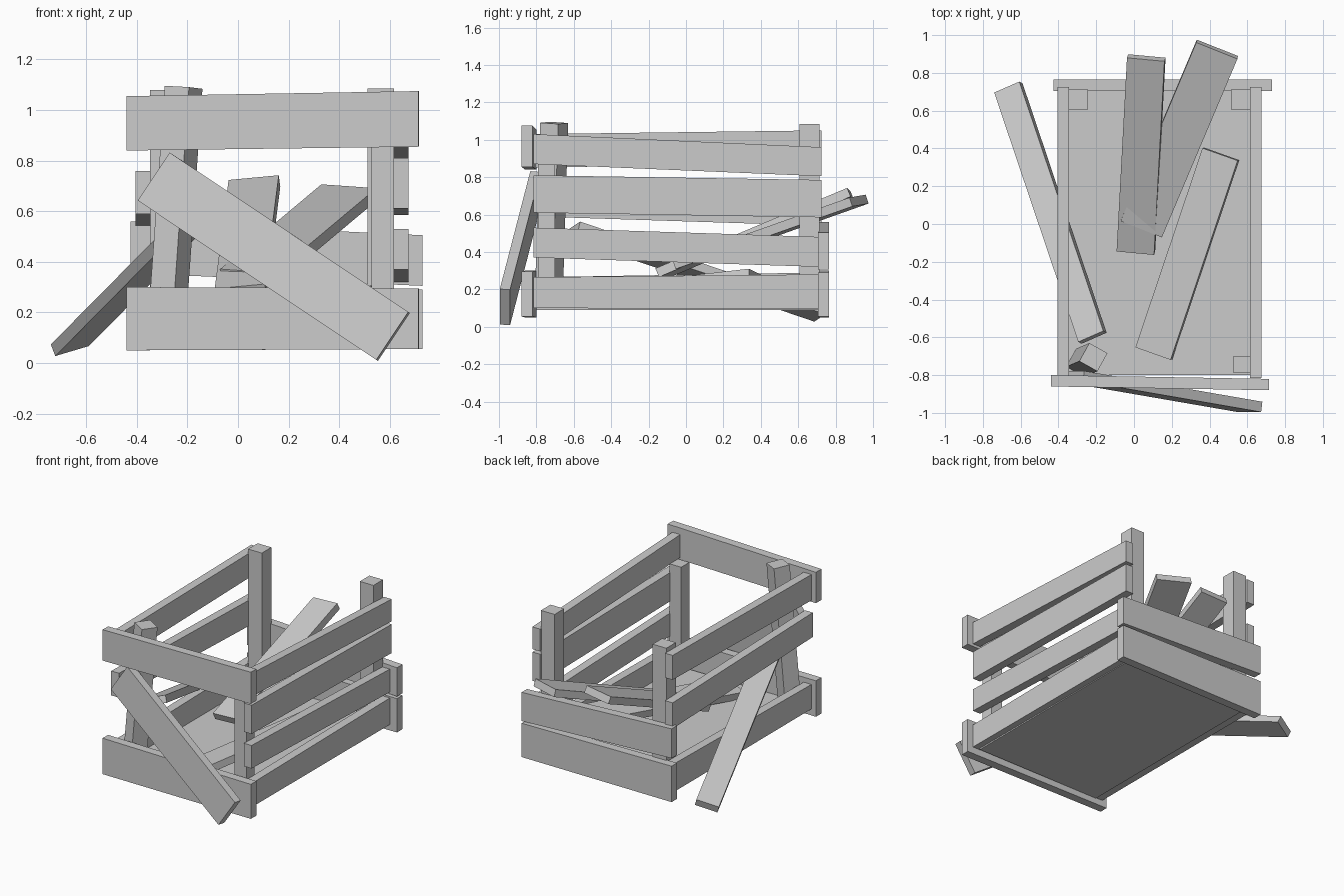
import bpy
from mathutils import Vector

cube = bpy.data.objects.get("Cube")
if cube:
    bpy.data.objects.remove(cube, do_unlink=True)

grey = bpy.data.materials.new("grey_wood")
grey.use_nodes = True
COLOUR = (0.6, 0.6, 0.6, 1)
grey.diffuse_color = COLOUR
grey.node_tree.nodes["Principled BSDF"].inputs["Base Color"].default_value = COLOUR
UP = Vector((0, 0, 1))


def board(name, start, end, across, thick, widths):
    """Straight board between two end centres, with its own width at each end."""
    start, end = Vector(start), Vector(end)
    across = Vector(across).normalized()
    normal = (end - start).cross(across).normalized() * thick / 2
    verts = []
    for centre, width in ((start, widths[0]), (end, widths[1])):
        side = across * width / 2
        verts += [centre - side - normal, centre + side - normal,
                  centre + side + normal, centre - side + normal]
    faces = [(3, 2, 1, 0), (4, 5, 6, 7)]
    faces += [(i, (i + 1) % 4, (i + 1) % 4 + 4, i + 4) for i in range(4)]
    mesh = bpy.data.meshes.new(name)
    mesh.from_pydata(verts, [], faces)
    mesh.materials.append(grey)
    obj = bpy.data.objects.new(name, mesh)
    bpy.context.collection.objects.link(obj)
    return obj


def slat(name, a, b, za, zb, thick=0.06):
    """Upright wall slat from plan point a to b; za and zb are (bottom, top)."""
    board(name, (*a, sum(za) / 2), (*b, sum(zb) / 2), UP, thick,
          (za[1] - za[0], zb[1] - zb[0]))


def loose(name, start, end, across, width, thick=0.05):
    """Fallen board, its width direction squared to its length."""
    axis = (Vector(end) - Vector(start)).normalized()
    across = Vector(across)
    across -= axis * across.dot(axis)
    board(name, start, end, across, thick, (width, width))


# Floor
board("floor", (0.14, -0.80, 0.105), (0.14, 0.71, 0.105), (1, 0, 0), 0.03, (0.98, 0.98))

# Front and back walls
F0, F1 = (-0.44, -0.83), (0.715, -0.85)
slat("front_slat_low", F0, F1, (0.05, 0.30), (0.055, 0.295))
slat("front_slat_top", F0, F1, (0.84, 1.055), (0.855, 1.075))
B0, B1 = (-0.425, 0.735), (0.73, 0.735)
slat("back_slat_low", B0, B1, (0.05, 0.30), (0.055, 0.29))
slat("back_slat_upper", B0, B1, (0.355, 0.56), (0.305, 0.505))

# Side walls, listed from the bottom up as front and back heights
right_heights = [((0.10, 0.265), (0.095, 0.28)), ((0.37, 0.53), (0.32, 0.48)),
                 ((0.61, 0.81), (0.585, 0.785)), ((0.87, 1.03), (0.805, 0.96))]
left_heights = [((0.095, 0.265), (0.095, 0.29)), ((0.59, 0.76), (0.54, 0.72)),
                ((0.85, 1.03), (0.88, 1.05))]
for side, x, heights in (("right", 0.645, right_heights), ("left", -0.375, left_heights)):
    for i, (front, back) in enumerate(heights):
        slat(f"{side}_side_slat_{i + 1}", (x, -0.815), (x, 0.725), front, back)

# Corner posts
for name, x, y, top, size in (("back_right_post", 0.565, 0.66, 1.085, 0.105),
                              ("back_left_post", -0.295, 0.66, 1.08, 0.105),
                              ("front_right_post", 0.572, -0.745, 0.87, 0.09)):
    board(name, (x, y, 0.1), (x, y, top), (1, 0, 0), size, (size, size))
loose("front_left_post", (-0.285, -0.735, 0.1), (-0.215, -0.705, 1.09),
      (0.09, -0.05, 0), 0.11, 0.11)

# Loose boards leaning on and lying in the crate
loose("front_leaning_board", (-0.33, -0.805, 0.735), (0.613, -0.968, 0.105),
      (0.125, 0, 0.19), 0.228, 0.055)
loose("side_leaning_board", (-0.665, 0.72, 0.07), (-0.22, -0.60, 0.52),
      (0.14, 0.045, 0.045), 0.15)
loose("inner_board_middle", (0.065, 0.88, 0.71), (0.01, -0.145, 0.28), (1, -0.03, 0.12), 0.2)
loose("inner_board_tall", (0.44, 0.925, 0.675), (0.04, -0.02, 0.34), (0.21, -0.1, -0.02), 0.235)
loose("inner_board_low", (0.46, 0.37, 0.27), (0.105, -0.685, 0.15), (0.18, -0.065, 0.03), 0.2)
